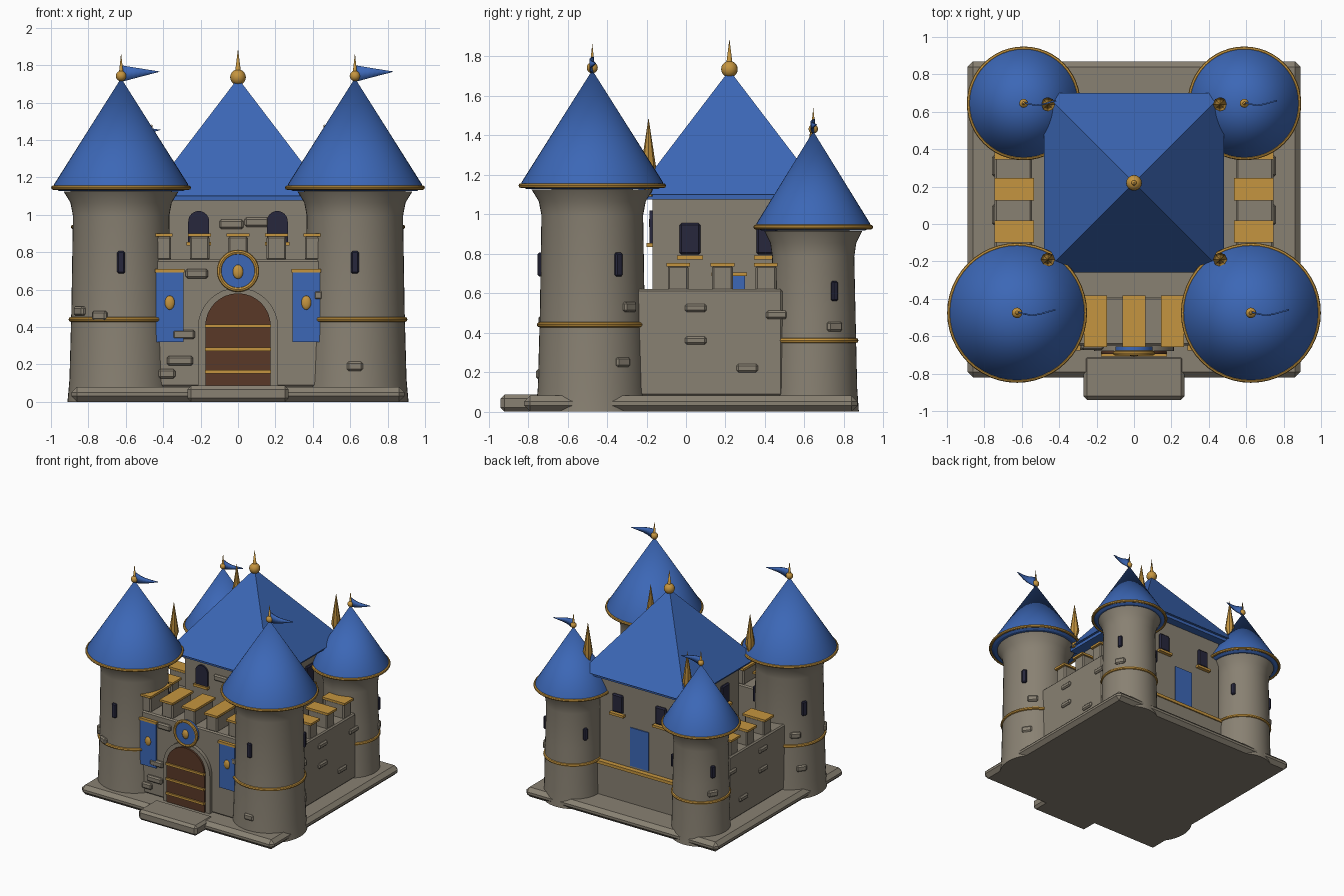
import bpy, bmesh, math
from math import sin, cos, pi, radians

if "Cube" in bpy.data.objects:
    bpy.data.objects.remove(bpy.data.objects["Cube"])


def material(name, rgb):
    m = bpy.data.materials.new(name)
    m.diffuse_color = (*rgb, 1)
    m.use_nodes = True
    m.node_tree.nodes["Principled BSDF"].inputs["Base Color"].default_value = m.diffuse_color
    return m


STONE = material("stone", (0.25, 0.22, 0.17))
BLUE = material("roof blue", (0.045, 0.136, 0.47))
GOLD = material("gold", (0.56, 0.30, 0.05))
WOOD = material("door wood", (0.10, 0.04, 0.02))
DARK = material("window dark", (0.02, 0.02, 0.045))


def finish(name, bm, mat, loc=(0, 0, 0), rot=(0, 0, 0)):
    bmesh.ops.recalc_face_normals(bm, faces=bm.faces)
    me = bpy.data.meshes.new(name)
    bm.to_mesh(me)
    bm.free()
    me.materials.append(mat)
    ob = bpy.data.objects.new(name, me)
    ob.location, ob.rotation_euler = loc, rot
    bpy.context.collection.objects.link(ob)
    return ob


def box(name, c, s, mat, bevel=0.0, turn=0.0):
    bm = bmesh.new()
    bmesh.ops.create_cube(bm, size=1)
    bmesh.ops.scale(bm, vec=s, verts=bm.verts)
    if bevel:
        bmesh.ops.bevel(bm, geom=bm.edges[:], offset=bevel, segments=1, affect='EDGES')
    return finish(name, bm, mat, c, (0, 0, turn))


def lathe(name, profile, loc, mat, n=48, rot=(0, 0, 0)):
    bm = bmesh.new()
    vs = [bm.verts.new((r, 0, z)) for r, z in profile]
    es = [bm.edges.new(p) for p in zip(vs, vs[1:])]
    bmesh.ops.spin(bm, geom=vs + es, cent=(0, 0, 0), axis=(0, 0, 1), angle=2 * pi, steps=n)
    bmesh.ops.remove_doubles(bm, verts=bm.verts, dist=1e-4)
    return finish(name, bm, mat, loc, rot)


def ring(name, loc, r, tube, mat=GOLD, rot=(0, 0, 0)):
    pts = [(r + tube * cos(a * pi / 4), tube * sin(a * pi / 4)) for a in range(9)]
    return lathe(name, pts, loc, mat, 48, rot)


def ball(name, loc, s, mat=GOLD):
    bm = bmesh.new()
    bmesh.ops.create_uvsphere(bm, u_segments=16, v_segments=10, radius=1)
    bmesh.ops.scale(bm, vec=s, verts=bm.verts)
    return finish(name, bm, mat, loc)


def arch(name, x, w, z0, top, y0, y1, mat):
    # round-topped slab in the xz plane
    bm = bmesh.new()
    pts = [(-w, z0), (w, z0)] + [(w * cos(pi * i / 16), top - w + w * sin(pi * i / 16)) for i in range(17)]
    f = bm.faces.new([bm.verts.new((x + px, y0, pz)) for px, pz in pts])
    out = bmesh.ops.extrude_face_region(bm, geom=[f])['geom']
    bmesh.ops.translate(bm, vec=(0, y1 - y0, 0), verts=[v for v in out if isinstance(v, bmesh.types.BMVert)])
    return finish(name, bm, mat)


def flag(loc, k):
    bm = bmesh.new()
    rows = []
    for i in range(9):
        t = i / 8
        h = 0.042 * (1 - t) + 0.001
        y = -0.015 * sin(t * pi * 1.3)
        rows.append([bm.verts.new((0.2 * t * k, y * k, (0.01 * t + s * h) * k)) for s in (-1, 1)])
    for a, b in zip(rows, rows[1:]):
        bm.faces.new((a[0], b[0], b[1], a[1]))
    ob = finish("flag", bm, BLUE, loc)
    ob.modifiers.new("thickness", 'SOLIDIFY').thickness = 0.008


def tower(name, x, y, R, eave, apex, rim, band, slit_z, k):
    lathe(name + "_body", [(0, 0), (R * 1.09, 0), (R * 1.05, 0.12), (R * 1.01, 0.5), (R * 0.98, eave - 0.15),
                           (R * 1.03, eave - 0.08), (R * 1.17, eave - 0.02), (0, eave - 0.015)], (x, y, 0), STONE)
    lathe(name + "_roof", [(0, eave - 0.018), (rim - 0.03, eave - 0.018), (rim, eave), (rim - 0.005, eave + 0.02),
                           (0, apex)], (x, y, 0), BLUE)
    ring(name + "_roof_rim", (x, y, eave), rim, 0.012)
    ring(name + "_band", (x, y, band), R * 1.02, 0.013)
    ball(name + "_finial_ball", (x, y, apex + 0.012), (0.028 * k,) * 3)
    lathe(name + "_finial_spike", [(0, 0), (0.012 * k, 0), (0, 0.11 * k)], (x, y, apex + 0.025), GOLD, 12)
    flag((x + 0.005, y, apex + 0.025), k)
    for a in (-90, 30, 150):  # three slits around the shaft
        t = radians(a)
        box(name + "_slit", (x + R * cos(t), y + R * sin(t), slit_z), (0.03, 0.042 * k, 0.12 * k), DARK, 0.008, t)


def tower_brick(x, y, R, a, z, w=0.085, h=0.05):
    t = radians(a)
    box("tower_brick", (x + R * cos(t), y + R * sin(t), z), (0.035, w, h), STONE, 0.01, t)


# Base slab and entrance step
base = box("base", (0, 0.025, 0.04), (1.78, 1.69, 0.08), STONE, 0.03)
box("entrance_step", (0, -0.82, 0.043), (0.54, 0.24, 0.086), STONE, 0.02)

# Keep with pyramid roof
box("keep", (0, 0.22, 0.58), (0.74, 0.78, 1.0), STONE)
box("keep_eave", (0, 0.22, 1.09), (0.92, 0.92, 0.03), BLUE)
lathe("keep_roof", [(0, 1.1), (0.48 * 2 ** .5, 1.1), (0, 1.73)], (0, 0.22, 0), BLUE, 4, (0, 0, pi / 4))
ball("keep_finial_ball", (0, 0.22, 1.735), (0.042,) * 3)
lathe("keep_finial_spike", [(0, 0), (0.016, 0), (0, 0.13)], (0, 0.22, 1.76), GOLD, 12)
box("back_wall", (0, 0.5, 0.2), (0.9, 0.28, 0.28), STONE)
box("back_band", (0, 0.5, 0.35), (0.9, 0.3, 0.025), GOLD)
box("back_banner", (0, 0.612, 0.54), (0.17, 0.012, 0.32), BLUE)
for x in (-0.2, 0.2):
    box("back_window", (x, 0.612, 0.87), (0.1, 0.03, 0.15), DARK, 0.01)
    box("back_window_sill", (x, 0.62, 0.78), (0.13, 0.04, 0.02), GOLD)

# Front curtain wall with merlons
box("front_wall", (0, -0.52, 0.42), (0.88, 0.26, 0.68), STONE, 0.01)
for i in range(-2, 3):
    box("front_merlon", (i * 0.205, -0.52, 0.82), (0.105, 0.25, 0.13), STONE, 0.01)
    box("front_merlon_cap", (i * 0.205, -0.52, 0.892), (0.122, 0.275, 0.018), GOLD)

# Gate, bands and round shield
arch("gate_surround", 0, 0.215, 0.08, 0.61, -0.68, -0.6, STONE)
arch("gate_door", 0, 0.175, 0.085, 0.58, -0.695, -0.62, WOOD)
for z in (0.16, 0.28, 0.405):
    box("gate_band", (0, -0.695, z), (0.352, 0.025, 0.018), GOLD)
lathe("shield", [(0, -0.02), (0.1, -0.02), (0.1, 0.02), (0, 0.02)], (0, -0.675, 0.7), BLUE, 40, (pi / 2, 0, 0))
ring("shield_rim", (0, -0.69, 0.7), 0.1, 0.013, GOLD, (pi / 2, 0, 0))
ball("shield_boss", (0, -0.695, 0.695), (0.028, 0.015, 0.038))

for s in (-1, 1):
    # Keep front and side openings, corner spires
    arch("keep_front_window", s * 0.21, 0.056, 0.85, 1.02, -0.185, -0.15, DARK)
    box("keep_front_sill", (s * 0.21, -0.18, 0.845), (0.13, 0.04, 0.02), GOLD)
    for y in (0.02, 0.41):
        box("keep_side_window", (s * 0.372, y, 0.875), (0.03, 0.105, 0.16), DARK, 0.01)
        box("keep_side_sill", (s * 0.38, y, 0.78), (0.04, 0.13, 0.02), GOLD)
    box("keep_side_banner", (s * 0.375, 0.22, 0.54), (0.014, 0.16, 0.3), BLUE)
    box("keep_side_banner_bar", (s * 0.38, 0.22, 0.695), (0.025, 0.18, 0.018), GOLD)
    for y in (-0.19, 0.64):
        lathe("corner_spire", [(0, 1.09), (0.02, 1.09), (0.022, 1.19), (0.038, 1.24), (0, 1.49)],
              (s * 0.46, y, 0), GOLD, 8)
    # Side walls with merlons
    box("side_wall", (s * 0.645, 0.12, 0.35), (0.2, 0.74, 0.54), STONE, 0.01)
    for y in (-0.04, 0.185, 0.405):
        box("side_merlon", (s * 0.64, y, 0.675), (0.18, 0.105, 0.13), STONE, 0.01)
        box("side_merlon_cap", (s * 0.64, y, 0.745), (0.21, 0.12, 0.018), GOLD)
    for y, z in ((0.05, 0.525), (0.05, 0.36), (0.31, 0.22), (0.46, 0.49)):
        box("side_brick", (s * 0.745, y, z), (0.03, 0.11, 0.042), STONE, 0.01)
    # Front banners
    box("front_banner", (s * 0.365, -0.658, 0.51), (0.145, 0.02, 0.38), BLUE)
    box("front_banner_bar", (s * 0.365, -0.66, 0.7), (0.16, 0.03, 0.02), GOLD)
    ball("banner_boss", (s * 0.365, -0.668, 0.53), (0.026, 0.014, 0.038))
    # Corner towers
    tower("front_tower", s * 0.625, -0.475, 0.263, 1.145, 1.73, 0.362, 0.44, 0.745, 1.0)
    tower("back_tower", s * 0.59, 0.645, 0.212, 0.935, 1.42, 0.292, 0.36, 0.61, 0.85)
    for a, z in ((45, 0.53), (35, 0.25)):
        tower_brick(s * 0.625, -0.475, 0.265, a if s > 0 else 180 - a, z)
    tower_brick(s * 0.59, 0.645, 0.212, 30 if s > 0 else 150, 0.43)

# Scattered raised bricks
for x, z, w in ((-0.29, 0.36, 0.12), (-0.31, 0.22, 0.14), (-0.38, 0.15, 0.09), (-0.22, 0.685, 0.12), (0.43, 0.57, 0.05)):
    box("front_brick", (x, -0.655, z), (w, 0.035, 0.05), STONE, 0.01)
for x, z in ((-0.035, 0.95), (0.1, 0.96)):
    box("keep_brick", (x, -0.172, z), (0.13, 0.03, 0.05), STONE, 0.01)
for x, a, z in ((-0.625, 215, 0.485), (-0.625, 245, 0.46), (0.625, -90, 0.19)):
    tower_brick(x, -0.475, 0.268, a, z)

# Smooth round parts, keep sharp edges
for ob in bpy.context.scene.objects:
    ob.select_set(True)
bpy.context.view_layer.objects.active = base
bpy.ops.object.shade_smooth_by_angle(angle=radians(30))
